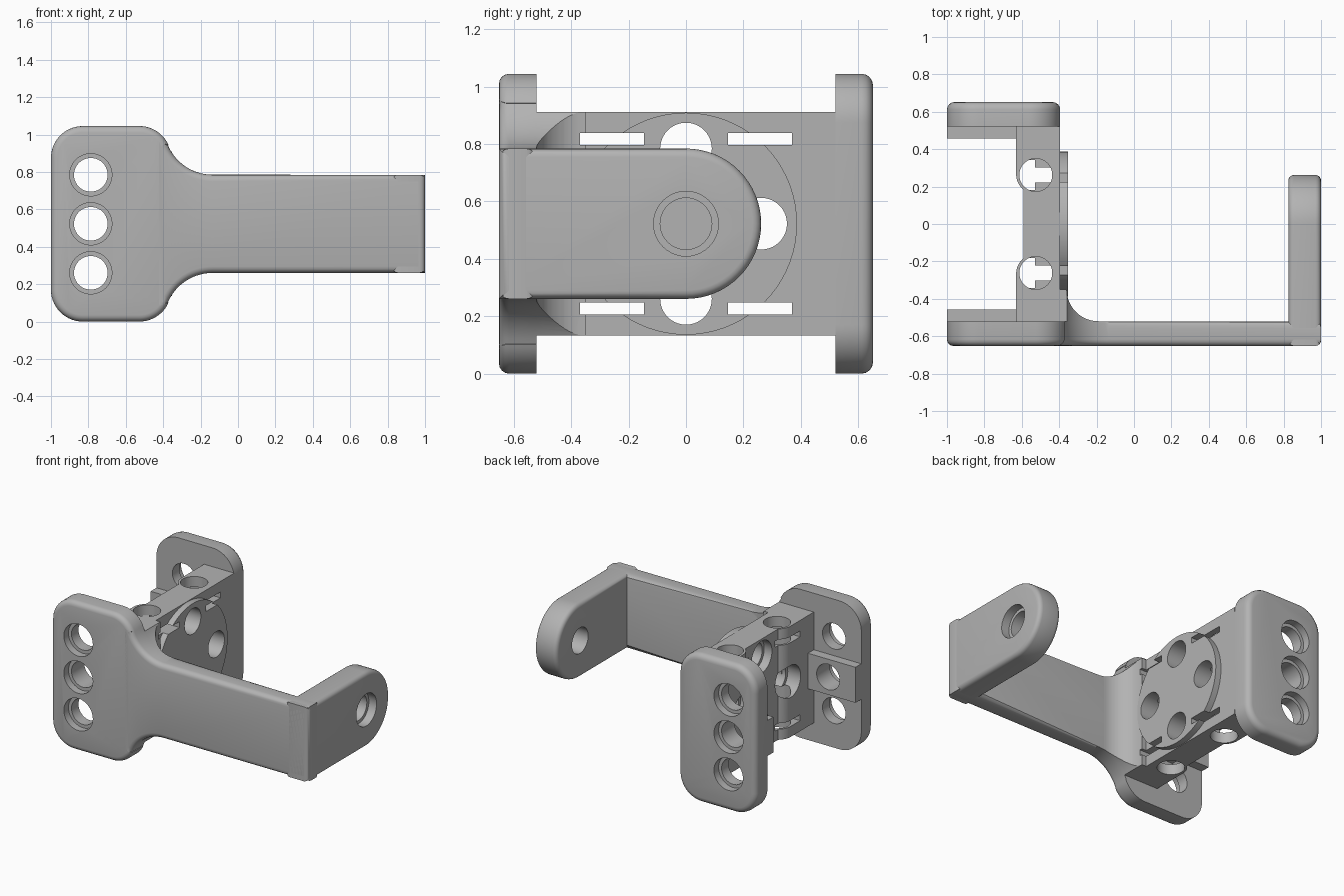
import bpy, bmesh
from math import cos, sin, radians
from mathutils import Vector

old = bpy.data.objects.get("Cube")
if old:
    bpy.data.objects.remove(old, do_unlink=True)

grey = bpy.data.materials.new("plain grey")
grey.use_nodes = True
GREY = (0.45, 0.45, 0.45, 1)
grey.diffuse_color = GREY
grey.node_tree.nodes["Principled BSDF"].inputs["Base Color"].default_value = GREY

MID = 0.5225            # mid height
TOP = 2 * MID
OUT, IN = 0.652, 0.522  # flange outer and inner planes
HOLE, BORE = 0.09, 0.113
PITCH = 0.262


def arc(cx, cy, r, a, b, n=14):
    steps = [radians(a + (b - a) * i / n) for i in range(n + 1)]
    return [(cx + r * cos(t), cy + r * sin(t)) for t in steps]


def prism(name, pts, axis, lo, hi, bevel=0, rule=None):
    """Extrude a 2D profile along an axis; bevel rim edges chosen by rule."""
    place = {"x": lambda p, d: (d, p[0], p[1]),
             "y": lambda p, d: (p[0], d, p[1]),
             "z": lambda p, d: (p[0], p[1], d)}[axis]
    bm = bmesh.new()
    base = bm.faces.new([bm.verts.new(place(p, lo)) for p in pts])
    ext = bmesh.ops.extrude_face_region(bm, geom=[base])
    shift = Vector(place((0, 0), hi - lo))
    bmesh.ops.translate(bm, vec=shift, verts=[v for v in ext["geom"] if isinstance(v, bmesh.types.BMVert)])
    bmesh.ops.recalc_face_normals(bm, faces=bm.faces)
    if bevel:
        k = "xyz".index(axis)
        rim = [e for e in bm.edges
               if abs(e.verts[0].co[k] - e.verts[1].co[k]) < 1e-5
               and (rule is None or all(rule(v.co) for v in e.verts))]
        bmesh.ops.bevel(bm, geom=rim, offset=bevel, segments=4, profile=0.5, affect="EDGES")
    me = bpy.data.meshes.new(name)
    bm.to_mesh(me)
    bm.free()
    ob = bpy.data.objects.new(name, me)
    me.materials.append(grey)
    bpy.context.collection.objects.link(ob)
    return ob


def box(name, x, y, z):
    return prism(name, [(x[0], y[0]), (x[1], y[0]), (x[1], y[1]), (x[0], y[1])], "z", *z)


def rod(axis, a, b, r, lo, hi):
    return prism("hole_cutter", arc(a, b, r, 0, 360, 40)[:-1], axis, lo, hi)


def select(ob):
    bpy.ops.object.select_all(action="DESELECT")
    ob.select_set(True)
    bpy.context.view_layer.objects.active = ob


def combine(ob, tools, op="DIFFERENCE"):
    """Apply booleans one after another and discard the cutters."""
    select(ob)
    for t in tools:
        t.hide_render = True
        m = ob.modifiers.new("cut", "BOOLEAN")
        m.operation, m.solver, m.object = op, "EXACT", t
        bpy.ops.object.modifier_apply(modifier=m.name)
        bpy.data.objects.remove(t, do_unlink=True)


def smooth(ob):
    select(ob)
    bpy.ops.object.shade_smooth_by_angle(angle=radians(30))


def flange_holes(side):
    """Three stepped holes through a flange, wide step on its outer face."""
    tools = []
    for z in (MID - PITCH, MID, MID + PITCH):
        tools.append(rod("y", -0.787, z, HOLE, *sorted((side * 0.4, side * 0.8))))
        tools.append(rod("y", -0.787, z, BORE, *sorted((side * 0.6, side * 0.8))))
    return tools


def slots():
    return [box("slot_cutter", (-0.8, 0), sorted((s * 0.147, s * 0.37)), (z - 0.021, z + 0.021))
            for s in (-1, 1) for z in (MID - 0.295, MID + 0.295)]


# Front plate outline: flange blending through S curves into the arm
R, CX, NECK = 0.17, -0.527, -0.136
half = (arc(NECK, TOP, 0.26, 270, 203.5) + arc(CX, TOP - R, R, 23.5, 90)
        + arc(-1 + R, TOP - R, R, 90, 180))
upper = [(1, MID + PITCH)] + half
outline = upper + [(x, TOP - z) for x, z in reversed(upper)]

front_plate = prism("front_plate_and_arm", outline, "y", -OUT, -IN, 0.035,
                    lambda c: c.y < -0.6 or c.x > NECK - 0.01)
combine(front_plate, flange_holes(-1))

# Back flange: rounded rectangle
RIGHT = -0.395
rect = (arc(RIGHT - R, TOP - R, R, 0, 90) + arc(-1 + R, TOP - R, R, 90, 180)
        + arc(-1 + R, R, R, 180, 270) + arc(RIGHT - R, R, R, 270, 360))
back_flange = prism("back_flange", rect, "y", IN, OUT, 0.04, lambda c: c.y > 0.6)
combine(back_flange, flange_holes(1))

# End plate with round tip
tip = [(-OUT, MID - PITCH)] + arc(0, MID, PITCH, -90, 90, 32) + [(-OUT, MID + PITCH)]
end_plate = prism("end_plate", tip, "x", 0.825, 1, 0.03)
combine(end_plate, [rod("x", 0, MID, HOLE, 0.7, 1.1), rod("x", 0, MID, BORE, 0.94, 1.1)])

# Web between the flanges, with a shallow channel in its rear face
bulge = arc(-0.525, 0.265, 0.105, 180, 231.8, 8)
rear = [(-0.63, IN)] + bulge
web_profile = [(RIGHT, -IN), (RIGHT, IN)] + rear + [(x, -y) for x, y in reversed(rear)]
LOW, HIGH = MID - 0.39, MID + 0.39
web = prism("web", web_profile, "z", LOW, HIGH)


def web_holes(r, lo, hi):
    return [rod("x", a * PITCH, MID + b * PITCH, r, lo, hi)
            for a, b in ((1, 0), (-1, 0), (0, 1), (0, -1))]


def vertical_bores():
    return [rod("z", -0.525, s * PITCH, 0.088, *span)
            for s in (-1, 1) for span in ((MID + 0.08, 1.2), (-0.2, MID - 0.08))]


combine(web, web_holes(HOLE, -0.8, 0) + web_holes(BORE, -0.8, -0.53) + vertical_bores() + slots())

# Raised disc on the web
disc = prism("mounting_disc", arc(0, MID, 0.387, 0, 360, 72)[:-1], "x", RIGHT - 0.01, -0.352)
combine(disc, web_holes(HOLE, -0.8, 0) + slots())

# Curved gusset from web to arm, trimmed to the front outline
gusset_profile = [(-0.5, -IN - 0.01), (-0.5, -0.35)] + arc(-0.19, -0.35, R, 180, 270) + [(-0.19, -IN - 0.01)]
gusset = prism("gusset", gusset_profile, "z", LOW, HIGH)
combine(gusset, [prism("trim", outline, "y", -0.8, 0)], "INTERSECT")
combine(gusset, slots() + vertical_bores())

# Ribs around the middle hole on the inner flange faces
ribs = []
for side, label in ((-1, "front"), (1, "back")):
    rib = box(label + "_rib", (-1, -0.62), sorted((side * 0.457, side * (IN + 0.01))),
              (MID - 0.125, MID + 0.125))
    combine(rib, [rod("y", -0.787, MID, HOLE, *sorted((side * 0.3, side * 0.8)))])
    ribs.append(rib)

for part in [front_plate, back_flange, end_plate, web, disc, gusset] + ribs:
    smooth(part)
bpy.ops.object.select_all(action="DESELECT")
